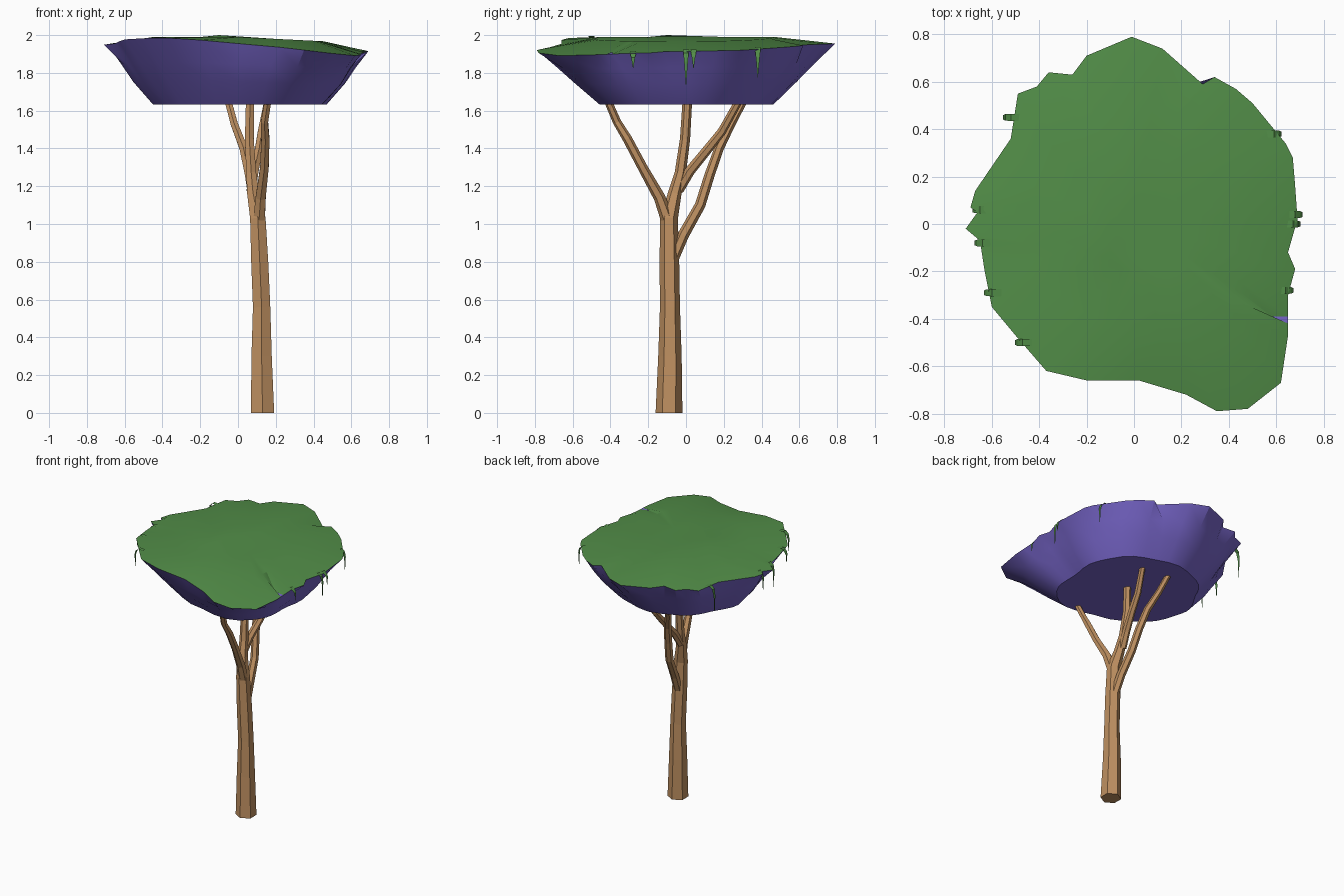
import bpy, bmesh, math
from mathutils import Vector

cube = bpy.data.objects.get("Cube")
if cube:
    bpy.data.objects.remove(cube, do_unlink=True)


def make_material(name, color):
    mat = bpy.data.materials.new(name)
    mat.use_nodes = True
    rgba = (*color, 1)
    mat.diffuse_color = rgba
    for node in mat.node_tree.nodes:
        if node.type == 'BSDF_PRINCIPLED':
            node.inputs["Base Color"].default_value = rgba
            node.inputs["Roughness"].default_value = 0.9
    return mat


bark = make_material("bark_brown", (0.52, 0.28, 0.12))
leaf = make_material("leaf_green", (0.085, 0.27, 0.065))
under = make_material("underside_purple", (0.19, 0.135, 0.6))


def finish(bm, name, mat, smooth=False, solid=True):
    if solid:
        bmesh.ops.recalc_face_normals(bm, faces=bm.faces)
    mesh = bpy.data.meshes.new(name)
    bm.to_mesh(mesh)
    bm.free()
    obj = bpy.data.objects.new(name, mesh)
    bpy.context.collection.objects.link(obj)
    mesh.materials.append(mat)
    if smooth:
        bpy.ops.object.select_all(action='DESELECT')
        obj.select_set(True)
        bpy.context.view_layer.objects.active = obj
        bpy.ops.object.shade_smooth_by_angle(angle=math.radians(25))


def bridge(bm, a, b):
    n = len(a)
    for i in range(n):
        j = (i + 1) % n
        bm.faces.new((a[i], a[j], b[j], b[i]))


def fan(bm, ring, tip):
    for i, v in enumerate(ring):
        bm.faces.new((v, ring[(i + 1) % len(ring)], tip))


def limb(name, path, sides=6):
    """Faceted tube along a path of x, y, z, radius."""
    bm = bmesh.new()
    pts = [Vector(p[:3]) for p in path]
    rings = []
    for k, p in enumerate(pts):
        if p.z == 0:
            t = Vector((0, 0, 1))
        else:
            t = (pts[min(k + 1, len(pts) - 1)] - pts[max(k - 1, 0)]).normalized()
        v = Vector((0, 1, 0))
        v = (v - t * t.dot(v)).normalized()
        u = v.cross(t)
        r = path[k][3]
        angles = [math.tau * i / sides for i in range(sides)]
        rings.append([bm.verts.new(p + r * (v * math.cos(a) + u * math.sin(a))) for a in angles])
    for a, b in zip(rings, rings[1:]):
        bridge(bm, a, b)
    bm.faces.new(rings[0])
    bm.faces.new(rings[-1])
    finish(bm, name, bark)


# Trunk running up into the middle branch
limb("trunk", [(.13, -.09, 0, .071), (.125, -.085, .3, .062), (.125, -.085, .56, .053),
               (.115, -.088, .8, .052), (.105, -.09, 1.03, .047), (.08, -.06, 1.16, .036),
               (.07, -.03, 1.27, .03), (.06, -.005, 1.45, .027), (.065, .01, 1.7, .025)])

# Three side branches
limb("front_branch", [(.11, -.09, 1, .036), (.12, -.14, 1.14, .031), (.14, -.23, 1.3, .026),
                      (.145, -.31, 1.45, .025), (.14, -.365, 1.54, .022), (.165, -.43, 1.69, .02)])
limb("left_back_branch", [(.115, -.075, .8, .03), (.105, -.015, .94, .03), (.085, .075, 1.1, .028),
                          (.06, .125, 1.26, .027), (.03, .175, 1.4, .025),
                          (-.02, .24, 1.53, .022), (-.06, .32, 1.68, .02)])
limb("right_back_branch", [(.07, -.04, 1.18, .028), (.085, .02, 1.28, .027),
                           (.11, .11, 1.39, .025), (.125, .19, 1.49, .023),
                           (.16, .29, 1.67, .02)])

# Canopy outline in hundredths, counterclockwise; the notch is cut only in the green top
NOTCH = (58, -39)
OUTLINE = [(68, 16), (67, 28), (64, 34), (50, 51), (43, 57), (34, 62), (29, 59), (12, 74),
           (-1, 79), (-20, 71), (-26, 63), (-36, 64), (-41, 58), (-49, 55), (-52, 36),
           (-67, 14), (-69, 7), (-66, 5), (-71, -2), (-65, -7), (-63, -20), (-60, -35),
           (-50, -47), (-37, -62), (-20, -66), (2, -66), (22, -72), (35, -79), (48, -78),
           (62, -67), (65, -47), (65, -42), NOTCH, (65, -39), (65, -30), (68, -19),
           (65, -12), (69, 2)]


def rim_height(x, y):
    twist = .02 if y > 0 else .07 if x > 0 else .12
    return 1.955 - .025 * x + twist * x * y - .05 * x * x


def rim_point(p):
    x, y = p[0] / 100, p[1] / 100
    return Vector((x, y, rim_height(x, y)))


def relax(points, steps):
    """Even out a closed outline so that inner rings do not copy its nicks."""
    for _ in range(steps):
        n = len(points)
        points = [points[i] / 2 + (points[i - 1] + points[(i + 1) % n]) / 4 for i in range(n)]
    return points


# Green top: shallow dome over the rim
bm = bmesh.new()
rim = [rim_point(p) for p in OUTLINE]
rings = [[bm.verts.new(p) for p in rim]]
for scale in (.68, .3):
    rings.append([bm.verts.new((p.x * scale, p.y * scale, 1.99 - .05 * max(0, p.x * scale)))
                  for p in relax(rim, 6)])
for a, b in zip(rings, rings[1:]):
    bridge(bm, a, b)
fan(bm, rings[-1], bm.verts.new((-.1, -.1, 2)))
finish(bm, "canopy_top", leaf, True, False)

# Purple underside: faceted walls sloping in from the rim to a flat base
bm = bmesh.new()
rim = [rim_point(p) for p in OUTLINE if p != NOTCH]
rings = [[bm.verts.new(p) for p in rim]]
for sx, sy, z, steps in ((.9, .9, 1.84, 2), (.82, .8, 1.75, 4), (.67, .63, 1.633, 5)):
    ring = []
    for p in relax(rim, steps):
        a = math.atan2(p.y, p.x)
        wave = 1 + .015 * math.sin(9 * a) + .2 * (1 - sx) * max(0, math.cos(a - math.pi / 4)) ** 2
        lift = (p.z - 1.94) * (z - 1.633) * 2
        ring.append(bm.verts.new((p.x * sx * wave, p.y * sy * wave, z + lift)))
    rings.append(ring)
for a, b in zip(rings, rings[1:]):
    bridge(bm, a, b)
fan(bm, rings[-1], bm.verts.new((0, 0, 1.633)))
fan(bm, rings[0], bm.verts.new((0, 0, 1.92)))
finish(bm, "canopy_underside", under, True)


def tendril(name, x, y, length):
    """Tapering ribbon that arches over the rim and hangs down."""
    side = math.copysign(1, x)
    z = rim_height(x, y)
    bm = bmesh.new()
    rows = []
    for out, drop, half in ((-.05, -.005, .015), (-.01, -.01, .015), (.012, .01, .014),
                            (.022, .3 * length, .01), (.022, length, .001)):
        rows.append([bm.verts.new((x + side * out, y + s * half, z - drop)) for s in (-1, 1)])
    for (a, b), (c, d) in zip(rows, rows[1:]):
        bm.faces.new((a, b, d, c))
    finish(bm, name, leaf)


# Hanging tendrils around both sides
for i, spot in enumerate([(.68, 0, .18), (.69, .04, .09), (.65, -.28, .08), (.6, .38, .15),
                          (-.53, .45, .2), (-.66, .06, .14), (-.65, -.08, .17),
                          (-.61, -.29, .1), (-.48, -.5, .14)]):
    tendril(f"tendril_{i + 1}", *spot)
